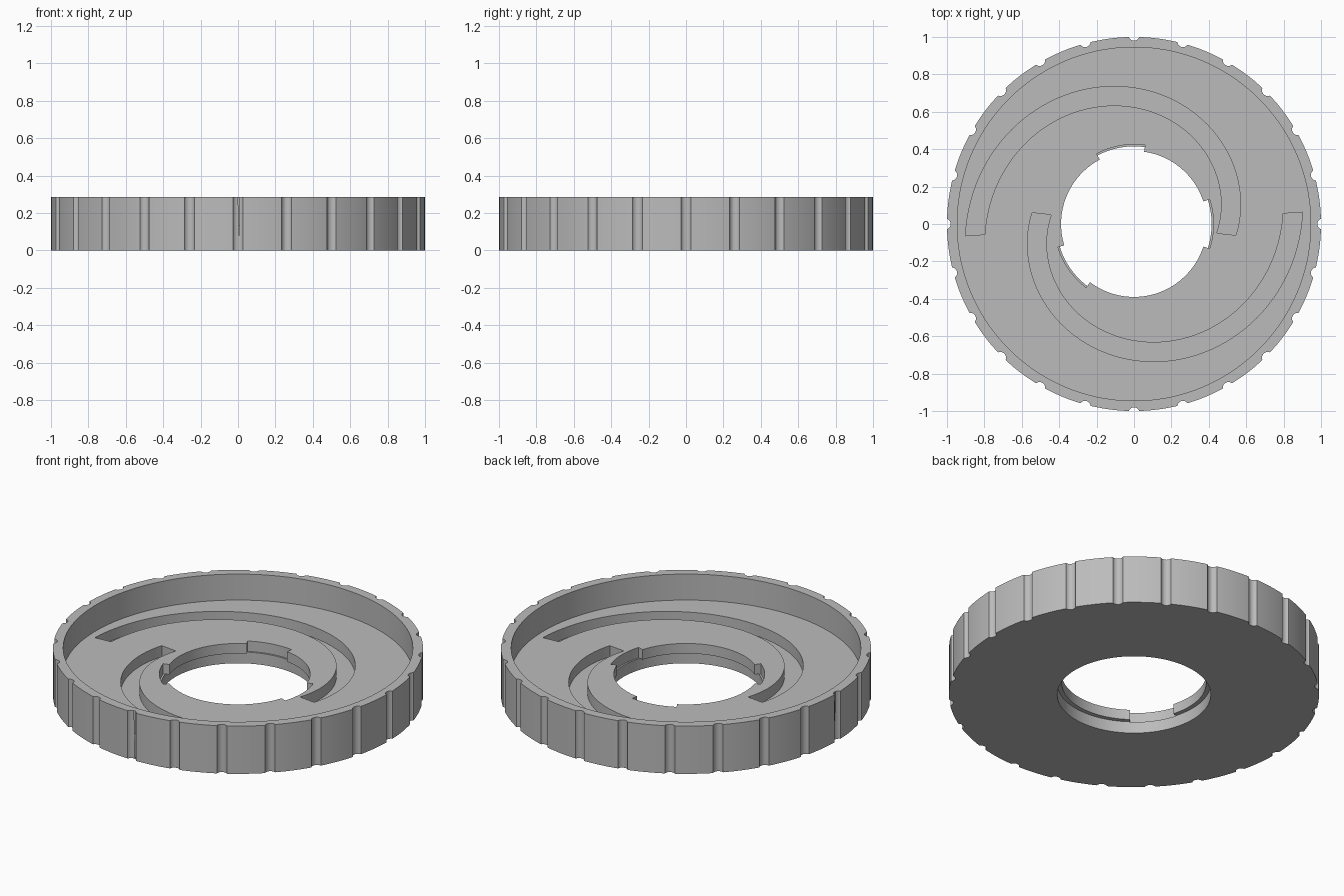
import bpy, bmesh
from math import sin, cos, pi, radians

if "Cube" in bpy.data.objects:
    bpy.data.objects.remove(bpy.data.objects["Cube"], do_unlink=True)

HEIGHT, FLOOR, LEDGE = 0.285, 0.13, 0.07
GROOVE_Z = 0.065


def polar(r, a):
    return (r * cos(a), r * sin(a))


def make_object(name, bm):
    bmesh.ops.recalc_face_normals(bm, faces=bm.faces)
    mesh = bpy.data.meshes.new(name)
    bm.to_mesh(mesh)
    bm.free()
    obj = bpy.data.objects.new(name, mesh)
    bpy.context.collection.objects.link(obj)
    return obj


def lathe(name, profile, steps):
    bm = bmesh.new()
    rings = []
    for i in range(steps):
        a = 2 * pi * i / steps
        rings.append([bm.verts.new((*polar(r, a), z)) for r, z in profile])
    n = len(profile)
    for i in range(steps):
        p, q = rings[i], rings[(i + 1) % steps]
        for j in range(n):
            k = (j + 1) % n
            bm.faces.new((p[j], q[j], q[k], p[k]))
    return make_object(name, bm)


def prisms(name, outlines, z0, z1):
    """Several closed outlines, each extruded from z0 to z1."""
    bm = bmesh.new()
    for outline in outlines:
        low = [bm.verts.new((x, y, z0)) for x, y in outline]
        high = [bm.verts.new((x, y, z1)) for x, y in outline]
        bm.faces.new(low)
        bm.faces.new(high)
        for i in range(len(low)):
            j = (i + 1) % len(low)
            bm.faces.new((low[i], low[j], high[j], high[i]))
    return make_object(name, bm)


def band(a0, a1, inner, outer, steps):
    """Outline between two radius functions of t over an angle range."""
    ts = [i / steps for i in range(steps + 1)]
    edge = [polar(outer(t), a0 + (a1 - a0) * t) for t in ts]
    back = [polar(inner(t), a0 + (a1 - a0) * t) for t in reversed(ts)]
    return edge + back


def cut(obj, cutter):
    cutter.hide_render = True
    mod = obj.modifiers.new("Cut", 'BOOLEAN')
    mod.operation, mod.solver, mod.object = 'DIFFERENCE', 'EXACT', cutter
    bpy.ops.object.select_all(action='DESELECT')
    obj.select_set(True)
    bpy.context.view_layer.objects.active = obj
    bpy.ops.object.modifier_apply(modifier=mod.name)
    bpy.data.objects.remove(cutter, do_unlink=True)


# Dished ring with a stepped centre bore
dial = lathe("grooved_dial", [
    (1, 0), (1, HEIGHT), (0.945, HEIGHT), (0.945, FLOOR),
    (0.39, FLOOR), (0.39, LEDGE), (0.415, LEDGE), (0.415, 0)], 144)

# Grip scallops around the rim
scallops = []
for i in range(24):
    cx, cy = polar(1.01, i * pi / 12)
    ring = [polar(0.03, 2 * pi * j / 20) for j in range(20)]
    scallops.append([(cx + x, cy + y) for x, y in ring])
cut(dial, prisms("scallop_cutter", scallops, -0.1, 0.4))

# Two spiral grooves in the floor, half a turn apart
grooves = [band(radians(-6.3) + turn, radians(184) + turn,
                lambda t: 0.445 + 0.355 * t,
                lambda t: 0.548 + 0.355 * t, 64) for turn in (0, pi)]
cut(dial, prisms("groove_cutter", grooves, GROOVE_Z, 0.2))

# Three unevenly spaced notches in the bore lip
notches = [band(radians(c - 18), radians(c + 18),
                lambda t: 0.3, lambda t: 0.425, 16) for c in (0, 100, 215)]
cut(dial, prisms("notch_cutter", notches, LEDGE - 0.002, 0.2))

# Grey material and smooth walls
grey = bpy.data.materials.new("grey")
grey.use_nodes = True
colour = (0.5, 0.5, 0.5, 1)
grey.diffuse_color = colour
grey.node_tree.nodes["Principled BSDF"].inputs["Base Color"].default_value = colour
dial.data.materials.clear()
dial.data.materials.append(grey)
bpy.ops.object.select_all(action='DESELECT')
dial.select_set(True)
bpy.context.view_layer.objects.active = dial
bpy.ops.object.shade_smooth_by_angle(angle=radians(30))
